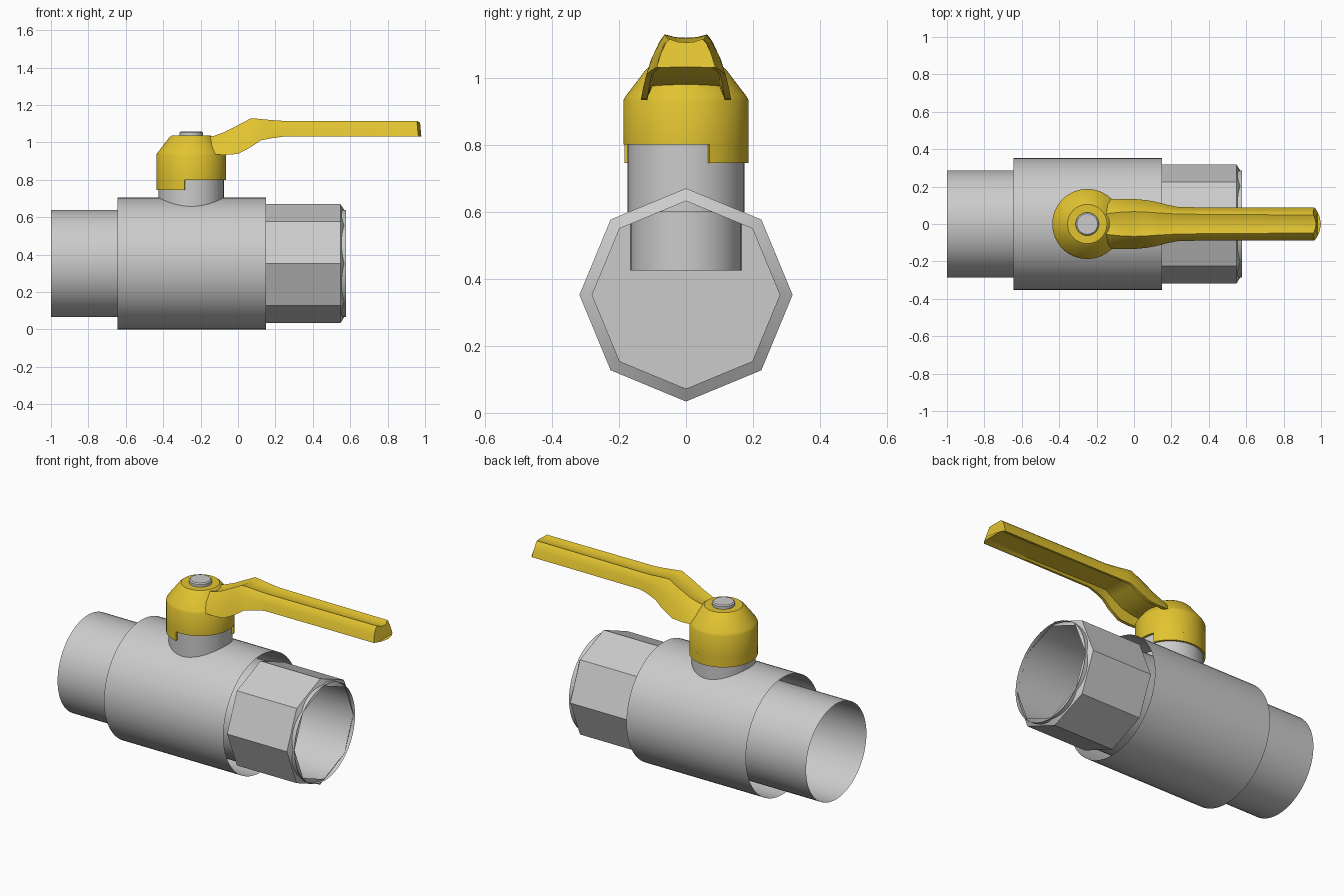
import bpy, bmesh, math

if "Cube" in bpy.data.objects:
    bpy.data.objects.remove(bpy.data.objects["Cube"])

AXIS_Z = 0.352    # height of the pipe axis
STEM_X = -0.25    # position of the stem

yellow = bpy.data.materials.new("yellow_paint")
yellow.diffuse_color = (0.76, 0.55, 0.03, 1)
yellow.use_nodes = True
yellow.node_tree.nodes["Principled BSDF"].inputs["Base Color"].default_value = yellow.diffuse_color


def finish(name, bm, mat=None, angle=30, recalc=True):
    bmesh.ops.remove_doubles(bm, verts=bm.verts, dist=1e-5)
    if recalc:
        bmesh.ops.recalc_face_normals(bm, faces=bm.faces)
    mesh = bpy.data.meshes.new(name)
    bm.to_mesh(mesh)
    bm.free()
    obj = bpy.data.objects.new(name, mesh)
    bpy.context.collection.objects.link(obj)
    if mat:
        mesh.materials.append(mat)
    bpy.ops.object.select_all(action='DESELECT')
    obj.select_set(True)
    bpy.context.view_layer.objects.active = obj
    bpy.ops.object.shade_smooth_by_angle(angle=math.radians(angle))
    return obj


def skin(bm, rings, closed=True):
    """Join successive rings of points with quads."""
    rows = [[bm.verts.new(p) for p in ring] for ring in rings]
    n = len(rows[0])
    for a, b in zip(rows, rows[1:]):
        for i in range(n if closed else n - 1):
            j = (i + 1) % n
            bm.faces.new((a[i], a[j], b[j], b[i]))
    return rows


def lathe(name, profile, along_x=False, sides=64, mat=None):
    """Turn (position, radius) points about the pipe axis or the stem axis."""
    bm = bmesh.new()
    rings = []
    for t, r in profile:
        r = max(r, 1e-7)
        ring = []
        for i in range(sides):
            a = 2 * math.pi * i / sides
            c, s = r * math.cos(a), r * math.sin(a)
            ring.append((t, c, AXIS_Z + s) if along_x else (STEM_X + c, s, t))
        rings.append(ring)
    skin(bm, rings)
    return finish(name, bm, mat)


# Pipe, body and nut are open shells
lathe("pipe", [(-1.0, 0.287), (0.578, 0.287)], True)
lathe("body", [(-0.645, 0.352), (0.15, 0.352)], True)
lathe("octagon_nut", [(0.15, 0.318), (0.548, 0.318), (0.572, 0.28)], True, 8)
lathe("closing_disc", [(STEM_X, 0), (STEM_X, 0.287)], True)

# Stem and top bolt
lathe("stem", [(0.425, 0), (0.425, 0.165), (0.6, 0.165), (0.6, 0.174), (0.81, 0.174)])
lathe("bolt", [(1.02, 0.062), (1.052, 0.062), (1.058, 0.055), (1.058, 0)])

# Handle cap
lathe("handle_cap", [(0.80, 0.172), (0.80, 0.187), (0.932, 0.187), (0.945, 0.180),
                     (1.025, 0.119), (1.036, 0.105), (1.036, 0)], mat=yellow)

# Stop skirt hanging under part of the cap
bm = bmesh.new()
rings = []
for i in range(41):
    a = math.radians(22 + (259 - 22) * i / 40)
    rings.append([(STEM_X + r * math.cos(a), r * math.sin(a), z)
                  for r, z in ((0.187, 0.802), (0.187, 0.745), (0.175, 0.745), (0.175, 0.802))])
rows = skin(bm, rings)
bm.faces.new(rows[0])
bm.faces.new(rows[-1])
finish("stop_skirt", bm, yellow)

# Lever: x, bottom z, top z, bottom half width, top half width, underside hollow depth
stations = [
    (-0.20, 0.940, 1.020, 0.110, 0.050, 0.03),
    (-0.13, 0.935, 1.034, 0.134, 0.065, 0.04),
    (-0.07, 0.933, 1.056, 0.135, 0.072, 0.05),
    (0.00, 0.938, 1.092, 0.134, 0.075, 0.06),
    (0.07, 0.975, 1.129, 0.127, 0.072, 0.06),
    (0.12, 1.010, 1.125, 0.118, 0.068, 0.05),
    (0.18, 1.022, 1.119, 0.102, 0.064, 0.03),
    (0.24, 1.030, 1.115, 0.090, 0.060, 0.015),
    (0.60, 1.030, 1.115, 0.088, 0.057, 0.01),
    (0.90, 1.030, 1.115, 0.088, 0.055, 0.01),
    (1.00, 1.030, 1.115, 0.088, 0.055, 0.0),
]
bm = bmesh.new()
rings = []
for x, zb, zt, w, wt, hollow in stations:
    h = zt - zb
    half = [(w, zb), (w * 0.6 + wt * 0.4, zb + 0.5 * h), (wt * 1.1, zb + 0.86 * h),
            (wt * 0.88, zt), (wt * 0.45, zt - 0.008)]
    under = [(w * 0.5, zb + hollow), (w * 0.75, zb + hollow), (w * 0.86, zb)]
    ring = half + [(0, zt - 0.010)] + [(-y, z) for y, z in reversed(half)]
    ring += [(-y, z) for y, z in reversed(under)] + [(0, zb + hollow)] + under
    # the tip is slanted and rounded in plan
    tip = x > 0.99
    rings.append([(x - tip * (0.035 * (y / w) ** 2 + 0.03 * (z - zb) / h), y, z)
                  for y, z in ring])
rows = skin(bm, rings)
bm.faces.new(rows[0])
bm.faces.new(rows[-1])
finish("lever", bm, yellow, 40)
